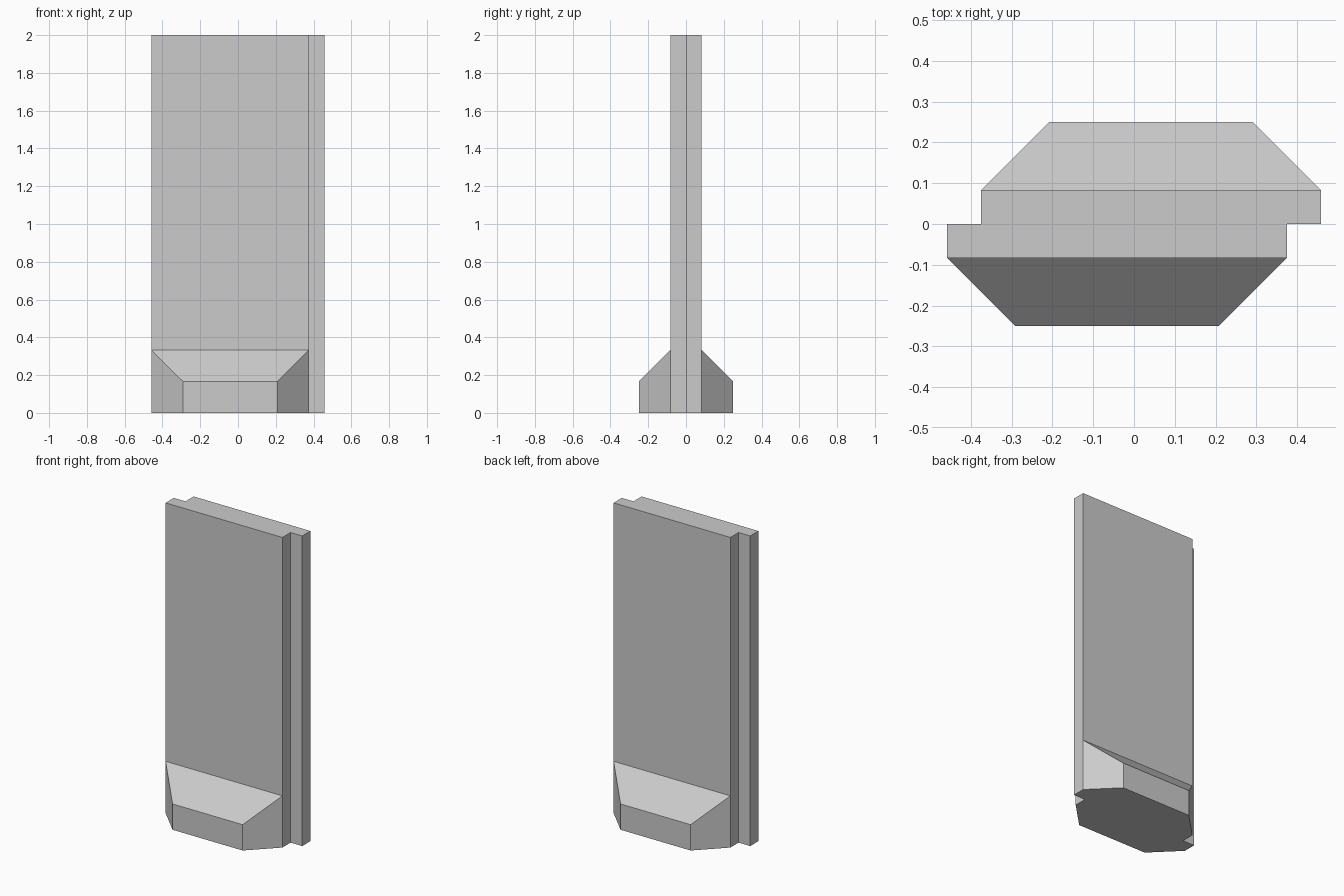
import bpy
import bmesh
import math
from mathutils import Vector

cube = bpy.data.objects.get("Cube")
if cube:
    bpy.data.objects.remove(cube)

U = 1 / 12            # basic module
HEIGHT = 24 * U
FOOT_TOP = 4 * U
FLARE = 2 * U         # how far each foot steps out and tapers in

grey = bpy.data.materials.new("plain_grey")
grey.use_nodes = True
colour = (0.6, 0.6, 0.6, 1)
grey.diffuse_color = colour
grey.node_tree.nodes["Principled BSDF"].inputs["Base Color"].default_value = colour

bm = bmesh.new()

# Panel: half the stepped footprint, repeated by a half turn, then raised
half = [(-5.5, 0), (-5.5, -1), (4.5, -1), (4.5, 0)]
outline = half + [(-x, -y) for x, y in half]
base = bm.faces.new([bm.verts.new((x * U, y * U, 0)) for x, y in outline])
raised = bmesh.ops.extrude_face_region(bm, geom=[base], use_keep_orig=True)
top = [g for g in raised["geom"] if isinstance(g, bmesh.types.BMVert)]
bmesh.ops.translate(bm, verts=top, vec=(0, 0, HEIGHT))
bmesh.ops.recalc_face_normals(bm, faces=bm.faces[:])

# Cut line where the feet begin
bmesh.ops.bisect_plane(bm, geom=bm.verts[:] + bm.edges[:] + bm.faces[:],
                       plane_co=(0, 0, FOOT_TOP), plane_no=(0, 0, 1))


def add_foot(side):
    """Push the low panel face outwards and taper its ends and top."""
    face = next(f for f in bm.faces
                if f.normal.y * side > 0.9
                and f.calc_center_median().y * side > U / 2
                and f.calc_center_median().z < FOOT_TOP)
    middle = face.calc_center_median().x
    new = bmesh.ops.extrude_face_region(bm, geom=[face])["geom"]
    if face.is_valid:
        bmesh.ops.delete(bm, geom=[face], context='FACES_ONLY')
    for v in new:
        if isinstance(v, bmesh.types.BMVert):
            inward = -math.copysign(FLARE, v.co.x - middle)
            drop = -FLARE if v.co.z > FOOT_TOP / 2 else 0
            v.co += Vector((inward, side * FLARE, drop))
    bm.normal_update()


bm.normal_update()
for side in (-1, 1):
    add_foot(side)

# Merge coplanar pieces into clean flat faces
bmesh.ops.dissolve_limit(bm, angle_limit=math.radians(1),
                         verts=bm.verts[:], edges=bm.edges[:])
bmesh.ops.recalc_face_normals(bm, faces=bm.faces[:])

mesh = bpy.data.meshes.new("footed_panel")
bm.to_mesh(mesh)
bm.free()
mesh.materials.append(grey)
bpy.context.collection.objects.link(bpy.data.objects.new("footed_panel", mesh))
